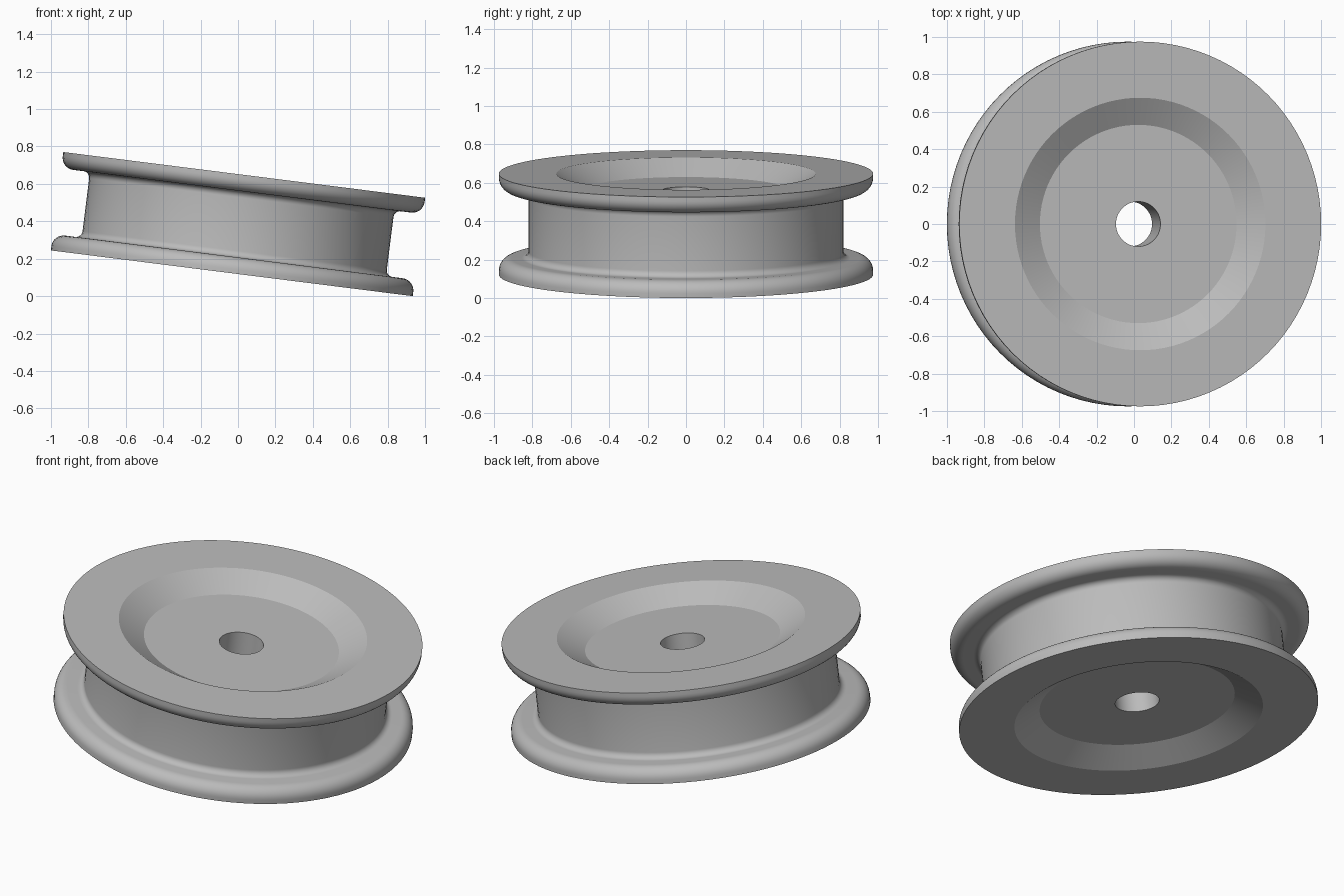
import bpy
import math
from mathutils import Matrix, Vector

cube = bpy.data.objects.get("Cube")
if cube:
    bpy.data.objects.remove(cube, do_unlink=True)

SEGMENTS = 96
TILT = math.radians(7.2)

# Plain grey material
grey = bpy.data.materials.new("plain grey")
grey.use_nodes = True
colour = (0.5, 0.5, 0.5, 1)
grey.diffuse_color = colour
grey.node_tree.nodes["Principled BSDF"].inputs["Base Color"].default_value = colour


def arc(r, z, radius, start, end, steps=8):
    """Points of a quarter round in the (radius, height) plane."""
    angles = [math.radians(start + (end - start) * i / steps) for i in range(steps + 1)]
    return [(r + radius * math.cos(a), z + radius * math.sin(a)) for a in angles]


# Upper half profile: bore, recessed dish, flat rim, rounded flange, fillet to drum
upper = [(0.12, 0.18), (0.53, 0.18), (0.675, 0.265), (0.975, 0.265)]
upper += arc(0.91, 0.242, 0.065, 0, -90)
upper += arc(0.855, 0.142, 0.035, 90, 180)
lower = [(r, -z) for r, z in reversed(upper)]
profile = upper + lower

# Spin the closed profile around the axle
count = len(profile)
verts = []
for s in range(SEGMENTS):
    a = math.tau * s / SEGMENTS
    verts += [(r * math.cos(a), r * math.sin(a), z) for r, z in profile]
faces = []
for s in range(SEGMENTS):
    t = (s + 1) % SEGMENTS
    for i in range(count):
        j = (i + 1) % count
        faces.append((s * count + i, s * count + j, t * count + j, t * count + i))

mesh = bpy.data.meshes.new("grooved_wheel")
mesh.from_pydata(verts, [], faces)
mesh.materials.append(grey)

# Tilt towards +x and rest on the ground
mesh.transform(Matrix.Rotation(TILT, 4, "Y"))
floor = min(v.co.z for v in mesh.vertices)
mesh.transform(Matrix.Translation(Vector((0, 0, -floor))))

wheel = bpy.data.objects.new("grooved_wheel", mesh)
bpy.context.collection.objects.link(wheel)

# Outward normals and smooth rounds with crisp rims
bpy.context.view_layer.objects.active = wheel
wheel.select_set(True)
bpy.ops.object.mode_set(mode="EDIT")
bpy.ops.mesh.select_all(action="SELECT")
bpy.ops.mesh.normals_make_consistent(inside=False)
bpy.ops.object.mode_set(mode="OBJECT")
bpy.ops.object.shade_smooth_by_angle(angle=math.radians(25))
